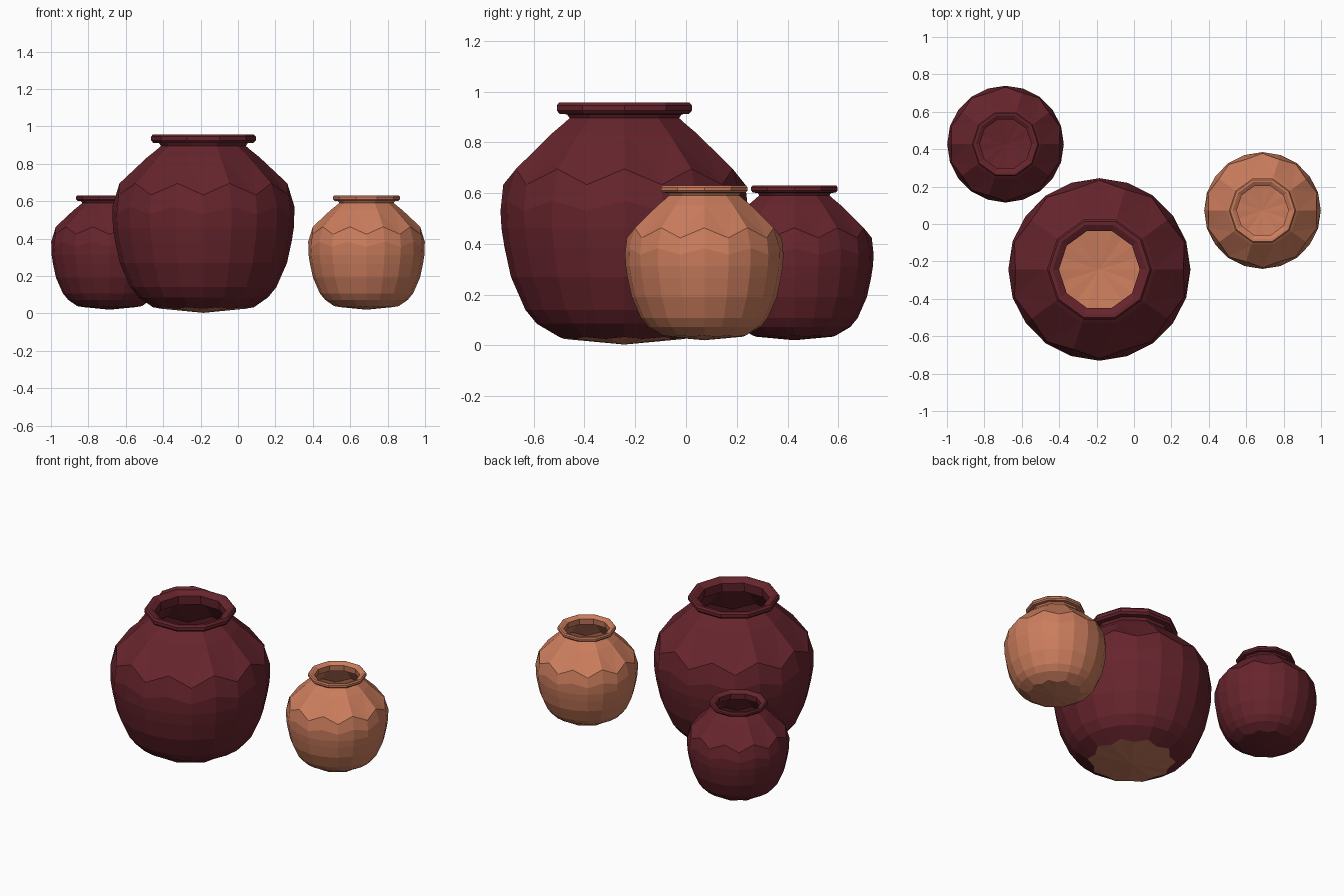
import bpy, bmesh
from math import cos, sin, pi

if "Cube" in bpy.data.objects:
    bpy.data.objects.remove(bpy.data.objects["Cube"])

def material(name, rgb):
    m = bpy.data.materials.new(name)
    m.diffuse_color = (*rgb, 1)
    m.use_nodes = True
    m.node_tree.nodes["Principled BSDF"].inputs["Base Color"].default_value = m.diffuse_color
    return m

RED = material("dark_red_glaze", (0.135, 0.018, 0.026))
CLAY = material("terracotta", (0.60, 0.205, 0.11))

# ten-sided lip, rim and neck: (radius, z), from inside the mouth outwards
NECK = [(0.222, 0.875), (0.216, 0.935), (0.235, 0.947), (0.25, 0.956), (0.27, 0.957),
        (0.28, 0.945), (0.28, 0.925), (0.268, 0.912), (0.237, 0.91), (0.227, 0.895),
        (0.25, 0.875), (0.30, 0.835)]
# twenty-sided body: (even radius, even z, odd radius, odd z); alternating rows zigzag
BODY = [(0.449, 0.695, 0.477, 0.633), (0.487, 0.57, 0.488, 0.53), (0.484, 0.46, 0.484, 0.46),
        (0.472, 0.385, 0.472, 0.385), (0.447, 0.27, 0.447, 0.27), (0.39, 0.14, 0.39, 0.14),
        (0.345, 0.085, 0.345, 0.085), (0.27, 0.033, 0.237, 0.025)]

def pot(name, x, y, base, scale, glaze, floor):
    bm = bmesh.new()

    def ring(n, profile):
        return [bm.verts.new((r * cos(2 * pi * i / n), r * sin(2 * pi * i / n), z))
                for i in range(n) for r, z in [profile[i % len(profile)]]]

    rings = [ring(10, [p]) for p in NECK]
    rings += [ring(20, [(a, b), (c, d)]) for a, b, c, d in BODY]
    for a, b in zip(rings, rings[1:]):
        n, m = len(a), len(b)
        for i in range(n):
            j = (i + 1) % n
            if n == m:
                bm.faces.new((a[i], b[i], b[j], a[j]))
            else:  # shoulder: ten sides fan out to twenty
                p, q, r = b[2 * i], b[2 * i + 1], b[(2 * i + 2) % m]
                bm.faces.new((a[i], p, q))
                bm.faces.new((a[i], q, a[j]))
                bm.faces.new((a[j], q, r))

    # shallow conical floor
    tip = bm.verts.new((0, 0, 0.003))
    last = rings[-1]
    for i in range(20):
        bm.faces.new((last[i], tip, last[(i + 1) % 20])).material_index = 1

    mesh = bpy.data.meshes.new(name)
    bm.to_mesh(mesh)
    bm.free()
    mesh.materials.append(glaze)
    mesh.materials.append(floor)
    ob = bpy.data.objects.new(name, mesh)
    bpy.context.collection.objects.link(ob)
    ob.location = (x, y, base)
    ob.scale = (scale,) * 3

pot("large_red_pot", -0.185, -0.243, 0.0, 1.0, RED, CLAY)
pot("small_red_pot", -0.687, 0.427, 0.018, 0.64, RED, RED)
pot("small_clay_pot", 0.687, 0.072, 0.018, 0.64, CLAY, CLAY)
